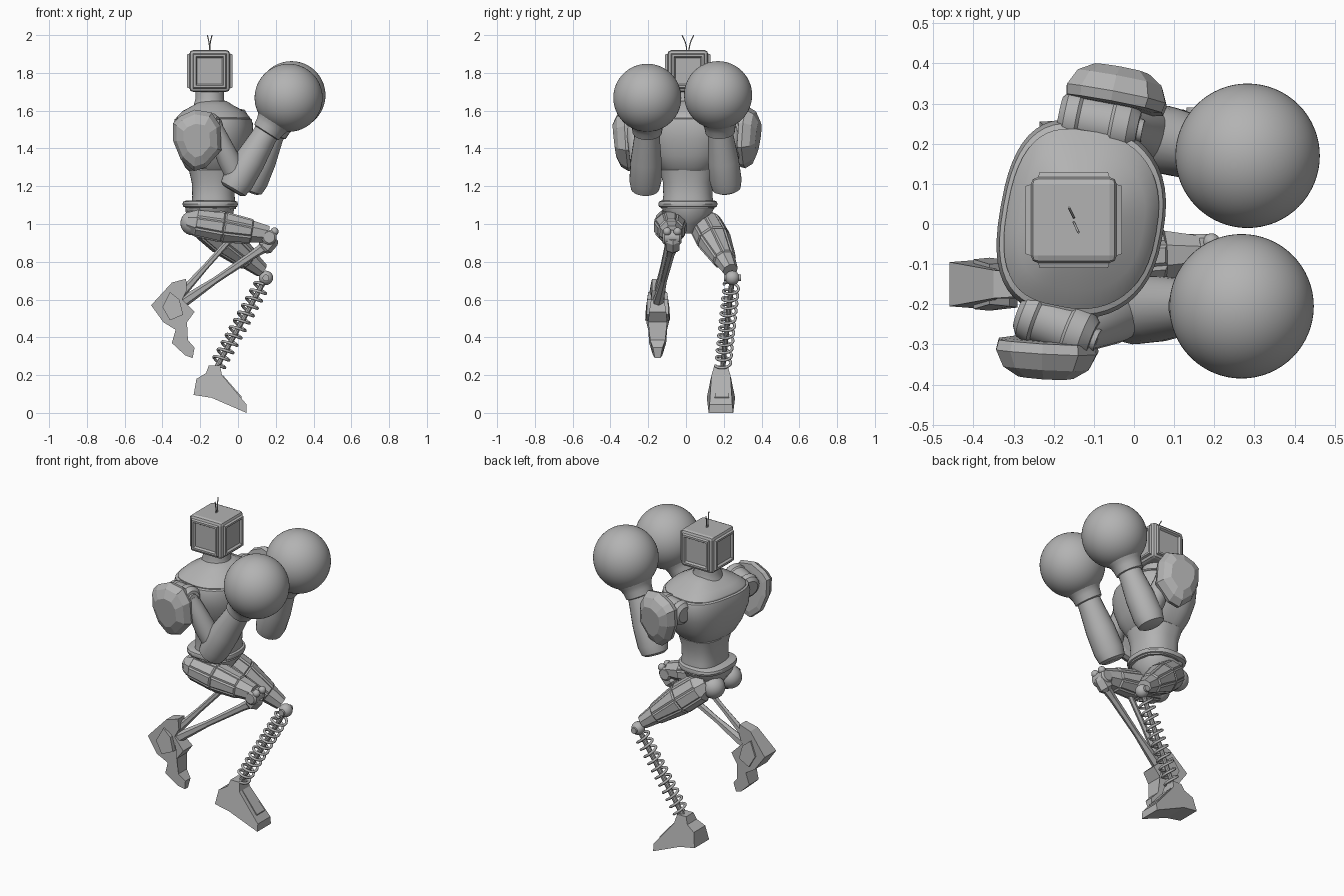
import bpy, bmesh
from math import sin, cos, pi, radians
from mathutils import Vector, Matrix

old = bpy.data.objects.get("Cube")
if old:
    bpy.data.objects.remove(old, do_unlink=True)

grey = bpy.data.materials.new("plain grey")
grey.use_nodes = True
grey.diffuse_color = (0.45, 0.45, 0.45, 1)
grey.node_tree.nodes["Principled BSDF"].inputs["Base Color"].default_value = (0.45, 0.45, 0.45, 1)


def finish(name, bm, smooth=True):
    bmesh.ops.recalc_face_normals(bm, faces=bm.faces)
    me = bpy.data.meshes.new(name)
    bm.to_mesh(me)
    bm.free()
    me.materials.append(grey)
    if smooth:
        me.shade_smooth()
        me.set_sharp_from_angle(angle=radians(35))
    ob = bpy.data.objects.new(name, me)
    bpy.context.collection.objects.link(ob)
    return ob


def loft(name, rings, smooth=True, panels=False):
    """Skin a list of equal point rings and cap both ends."""
    bm = bmesh.new()
    vs = [[bm.verts.new(p) for p in ring] for ring in rings]
    n = len(vs[0])
    sides = []
    for a, b in zip(vs, vs[1:]):
        for i in range(n):
            j = (i + 1) % n
            sides.append(bm.faces.new((a[i], a[j], b[j], b[i])))
    bm.faces.new(vs[0])
    bm.faces.new(vs[-1])
    if panels:
        bmesh.ops.recalc_face_normals(bm, faces=bm.faces)
        long = [f for f in sides if f.calc_area() > 0.004]
        bmesh.ops.inset_individual(bm, faces=long, thickness=0.01, depth=0.008)
    return finish(name, bm, smooth)


def limb(name, a, b, profile, sides=24, squash=1.0, smooth=True, panels=False):
    """Turned shape from a to b; profile is (fraction, radius)."""
    a, b = Vector(a), Vector(b)
    q = (b - a).to_track_quat('Z', 'Y')
    rings = []
    for t, r in profile:
        rings.append([a.lerp(b, t) + q @ Vector((r * cos(k), r * squash * sin(k), 0))
                      for k in (2 * pi * (i + 0.5) / sides for i in range(sides))])
    return loft(name, rings, smooth, panels)


def ball(name, centre, r, seg=24):
    bm = bmesh.new()
    bmesh.ops.create_uvsphere(bm, u_segments=seg, v_segments=seg // 2, radius=r,
                              matrix=Matrix.Translation(centre))
    return finish(name, bm)


def prism(name, points, y):
    """Side outline of (x, z, half width), faceted."""
    return loft(name, [[(x, y + s * w, z) for x, z, w in points] for s in (-1, 1)], False)


def wire(name, points, r):
    cu = bpy.data.curves.new(name, 'CURVE')
    cu.dimensions = '3D'
    cu.bevel_depth = r
    cu.bevel_resolution = 2
    cu.use_fill_caps = True
    sp = cu.splines.new('POLY')
    sp.points.add(len(points) - 1)
    for p, co in zip(sp.points, points):
        p.co = (*co, 1)
    cu.materials.append(grey)
    ob = bpy.data.objects.new(name, cu)
    bpy.context.collection.objects.link(ob)
    return ob


def body(name, levels, cx=-0.13, yaw=-10, n=48):
    """Rounded body rings of (z, depth, half width), flatter at the back."""
    turn = Matrix.Rotation(radians(yaw), 3, 'Z')
    rings = []
    for z, rx, ry in levels:
        ring = []
        for i in range(n):
            c, s = cos(2 * pi * i / n), sin(2 * pi * i / n)
            e = 0.95 if c > 0 else 0.6
            x = rx * abs(c) ** e * (1 if c > 0 else -1)
            y = ry * abs(s) ** 0.8 * (1 if s > 0 else -1)
            ring.append(turn @ Vector((x, y, 0)) + Vector((cx, 0.01, z)))
        rings.append(ring)
    return loft(name, rings)


# Head: bevelled box with raised bevelled panels, plus two antennae
bm = bmesh.new()
bmesh.ops.create_cube(bm, size=1, matrix=Matrix.Translation((-0.15, 0.01, 1.81))
                      @ Matrix.Diagonal((0.214, 0.214, 0.22, 1)))
bmesh.ops.bevel(bm, geom=bm.edges[:], offset=0.018, segments=2, profile=0.5, affect='EDGES')
bm.normal_update()
walls = [f for f in bm.faces if f.calc_area() > 0.02 and abs(f.normal.z) < 0.5]
bmesh.ops.inset_individual(bm, faces=walls, thickness=0.006, depth=0.013)
bmesh.ops.inset_individual(bm, faces=walls, thickness=0.016, depth=0)
bmesh.ops.inset_individual(bm, faces=walls, thickness=0.01, depth=-0.012)
finish("head", bm, False)
for s in (-1, 1):
    wire("antenna", [(-0.15 - 0.012 * s * t * t, 0.01 + s * (0.006 + 0.025 * t * t), 1.915 + 0.084 * t)
                     for t in (0, 0.25, 0.5, 0.75, 1)], 0.003)

# Torso
limb("neck", (-0.15, 0.01, 1.58), (-0.15, 0.01, 1.72), [(0, 0.11), (0.35, 0.085), (0.6, 0.076), (1, 0.076)])
body("chest", [(1.28, 0.125, 0.14), (1.30, 0.145, 0.16), (1.36, 0.175, 0.20), (1.45, 0.2, 0.235),
               (1.52, 0.205, 0.245), (1.555, 0.198, 0.235), (1.56, 0.188, 0.222), (1.565, 0.188, 0.222),
               (1.57, 0.186, 0.215), (1.60, 0.155, 0.175), (1.63, 0.1, 0.115), (1.65, 0.07, 0.08)])
body("abdomen", [(1.08, 0.12, 0.14), (1.15, 0.112, 0.13), (1.22, 0.115, 0.132), (1.285, 0.13, 0.15), (1.3, 0.12, 0.14)], -0.13, 0)
body("waist_ring", [(1.085, 0.125, 0.14), (1.092, 0.143, 0.153), (1.105, 0.147, 0.157), (1.118, 0.143, 0.153), (1.125, 0.125, 0.14)], -0.147, 0)
body("pelvis", [(0.95, 0.05, 0.03), (1.0, 0.09, 0.08), (1.05, 0.125, 0.125), (1.09, 0.13, 0.14)], -0.15, 0, 12)
for s in (-1, 1):
    ball("hip_ball", (-0.24, 0.08 * s, 1.005), 0.065)

# Arms: shoulder drum, upper arm, forearm, cuff and round glove
arms = {
    "right": ((-0.27, -0.22, 1.5), (-0.13, -0.275, 1.52), (0.0, -0.215, 1.23), (0.16, -0.205, 1.5), (0.268, -0.205, 1.668)),
    "left": ((-0.17, 0.27, 1.5), (-0.02, 0.24, 1.51), (0.075, 0.21, 1.23), (0.19, 0.18, 1.5), (0.283, 0.17, 1.682)),
}
for side, (back, joint, elbow, wrist, hand) in arms.items():
    limb(side + "_shoulder", back, joint, [(-0.1, 0.045), (0, 0.065), (0.2, 0.07), (0.25, 0.063), (0.75, 0.063),
                                           (0.8, 0.07), (1.05, 0.066), (1.2, 0.045), (1.2, 0.03), (1.28, 0.028)])
    limb(side + "_upper_arm", joint, elbow, [(0, 0.045), (0.2, 0.05), (0.6, 0.06), (1, 0.055)], 16)
    limb(side + "_forearm", elbow, wrist, [(-0.2, 0.055), (-0.16, 0.075), (0, 0.085), (0.4, 0.082), (0.85, 0.068), (1, 0.066)])
    limb(side + "_cuff", wrist, hand, [(-0.12, 0.06), (-0.08, 0.078), (0.08, 0.082), (0.2, 0.09), (0.5, 0.13)])
    ball(side + "_glove", hand, 0.18, 64)

# Shoulder guards: faceted domes tapering to a low point
outline = [(-0.095, 0.13), (-0.015, 0.165), (0.075, 0.15), (0.12, 0.08), (0.125, -0.05),
           (0.045, -0.14), (-0.02, -0.16), (-0.09, -0.1), (-0.13, 0), (-0.13, 0.095)]
for name, centre, s, yaw in (("right_guard", (-0.212, -0.29, 1.44), -1, -3), ("left_guard", (-0.045, 0.295, 1.455), 1, -11)):
    turn = Matrix.Rotation(radians(yaw), 3, 'Z')
    rings = [[Vector(centre) + turn @ Vector((x * k, s * (out + 0.06 * z), z * k)) for x, z in outline]
             for out, k in ((-0.005, 0.75), (0, 0.96), (0.025, 1), (0.065, 0.85), (0.088, 0.55))]
    loft(name, rings, False)

# Raised right leg: thigh, knee, two shin bars, hanging foot
limb("right_thigh", (-0.27, -0.09, 1.015), (0.16, -0.075, 0.945),
     [(0, 0.055), (0.1, 0.075), (0.45, 0.085), (0.8, 0.066), (1, 0.05)], 8, 0.95, False, True)
limb("right_knee_pin", (0.165, -0.125, 0.93), (0.165, -0.025, 0.93), [(0, 0.03), (0.1, 0.04), (0.9, 0.04), (1, 0.03)], 16)
limb("right_knee_block", (0.19, -0.07, 0.93), (0.13, -0.07, 0.86), [(0, 0.03), (0.2, 0.042), (0.8, 0.042), (1, 0.025)], 6, 1, False)
for y in (-0.1, -0.045):
    ball("right_knee_stud", (0.193, y, 0.96), 0.022, 16)
limb("front_shin_bar", (0.15, -0.07, 0.885), (-0.3, -0.15, 0.58), [(0, 0.03), (0.15, 0.022), (0.6, 0.018), (0.85, 0.026), (1, 0.03)], 6, 1, False)
limb("rear_shin_bar", (-0.04, -0.09, 0.92), (-0.3, -0.15, 0.63), [(0, 0.016), (0.5, 0.016), (1, 0.024)], 6, 1, False)
prism("right_foot", [(-0.46, 0.57, 0.055), (-0.35, 0.69, 0.035), (-0.275, 0.71, 0.03), (-0.27, 0.65, 0.03), (-0.295, 0.6, 0.035),
                     (-0.23, 0.535, 0.045), (-0.27, 0.48, 0.05), (-0.265, 0.385, 0.04), (-0.23, 0.345, 0.025), (-0.24, 0.29, 0.015),
                     (-0.28, 0.305, 0.025), (-0.35, 0.37, 0.045), (-0.33, 0.44, 0.05), (-0.395, 0.48, 0.06)], -0.15)
prism("right_heel_plate", [(-0.4, 0.56, 0.062), (-0.36, 0.64, 0.05), (-0.31, 0.6, 0.055), (-0.29, 0.52, 0.058), (-0.36, 0.49, 0.066)], -0.15)

# Standing left leg: thigh, ball knee, spring shin, foot
limb("left_thigh", (-0.21, 0.085, 1.03), (0.125, 0.235, 0.755),
     [(0, 0.06), (0.12, 0.085), (0.42, 0.088), (0.8, 0.058), (1, 0.042)], 8, 0.95, False, True)
knee, ankle = Vector((0.148, 0.245, 0.715)), Vector((-0.125, 0.192, 0.22))
ball("left_knee", knee, 0.038)
limb("left_knee_pin", knee - Vector((0, 0.045, 0)), knee + Vector((0, 0.045, 0)), [(0, 0.018), (1, 0.018)], 12)
limb("shin_rod", knee, ankle, [(0, 0.014), (1, 0.014)], 10)
q = (ankle - knee).to_track_quat('Z', 'Y')
turns, steps = 11, 20
wire("shin_spring", [knee.lerp(ankle, 0.07 + 0.87 * i / (turns * steps))
                     + q @ Vector((0.04 * cos(2 * pi * i / steps), 0.04 * sin(2 * pi * i / steps), 0))
                     for i in range(turns * steps + 1)], 0.0075)
prism("left_foot", [(-0.155, 0.25, 0.035), (-0.095, 0.25, 0.035), (-0.085, 0.2, 0.05), (0.045, 0.045, 0.06), (0.045, 0, 0.065),
                    (-0.14, 0.08, 0.075), (-0.235, 0.095, 0.07), (-0.22, 0.18, 0.055), (-0.17, 0.21, 0.045)], 0.185)
prism("left_foot_plate", [(-0.08, 0.2, 0.03), (0.02, 0.085, 0.038), (0.015, 0.07, 0.038), (-0.09, 0.18, 0.03)], 0.19)
